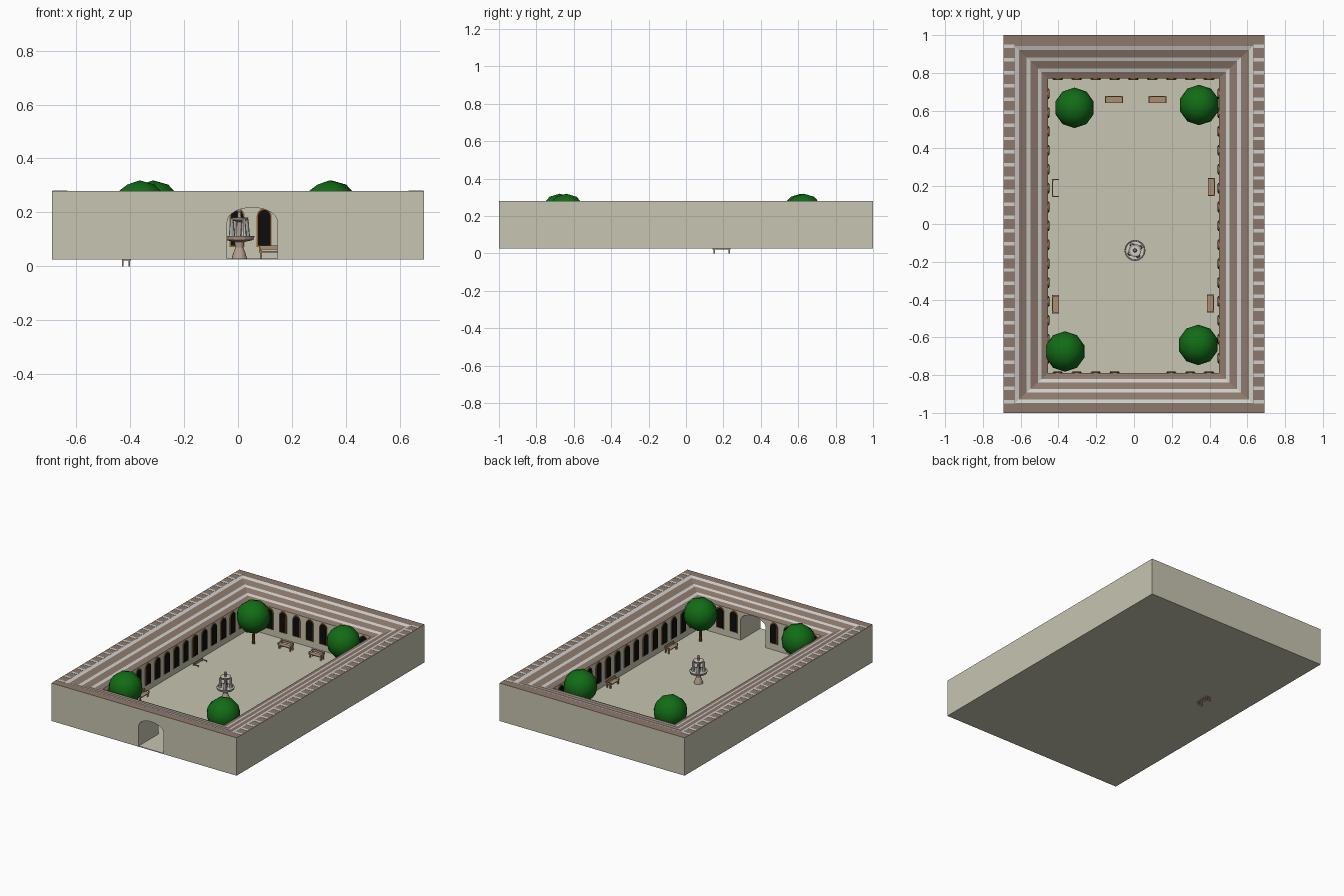
import bpy, bmesh, math
from mathutils import Matrix, Vector

if "Cube" in bpy.data.objects:
    bpy.data.objects.remove(bpy.data.objects["Cube"])

def material(name, r, g, b):
    m = bpy.data.materials.new(name)
    m.diffuse_color = (r, g, b, 1)
    m.use_nodes = True
    m.node_tree.nodes["Principled BSDF"].inputs["Base Color"].default_value = m.diffuse_color
    return m

STONE = material("beige_stone", .57, .56, .44)
ROOF = material("brown_roof", .27, .19, .15)
GREY = material("pale_grey", .62, .62, .60)
BLACK = material("black_glass", .004, .004, .004)
ORANGE = material("orange_frame", .30, .11, .02)
WOOD = material("bench_wood", .42, .28, .17)
LEAF = material("leaf_green", .006, .15, .008)
BARK = material("bark", .16, .06, .015)
FOUNT = material("fountain_stone", .46, .35, .28)

def finish(bm, name, *mats, smooth=False):
    bmesh.ops.recalc_face_normals(bm, faces=bm.faces)
    me = bpy.data.meshes.new(name)
    for f in bm.faces:
        f.smooth = smooth
    bm.to_mesh(me)
    bm.free()
    for m in mats:
        me.materials.append(m)
    ob = bpy.data.objects.new(name, me)
    bpy.context.collection.objects.link(ob)
    return ob

def box(bm, x0, x1, y0, y1, z0, z1, M=Matrix()):
    S = Matrix.Diagonal((x1 - x0, y1 - y0, z1 - z0, 1))
    T = Matrix.Translation(((x0 + x1) / 2, (y0 + y1) / 2, (z0 + z1) / 2))
    bmesh.ops.create_cube(bm, size=1, matrix=M @ T @ S)

def place(x, y, z, deg=0):
    return Matrix.Translation((x, y, z)) @ Matrix.Rotation(math.radians(deg), 4, 'Z')

def arch(w, z0, spring, top, n=10):
    """Arched outline in the xz plane, centred on x = 0."""
    pts = [(-w, z0), (w, z0)]
    for i in range(n + 1):
        a = math.pi * i / n
        pts.append((w * math.cos(a), spring + (top - spring) * math.sin(a)))
    return pts

def extrude(bm, pts, depth, M):
    """Extrude an xz outline towards local -y."""
    a = [bm.verts.new(M @ Vector((x, 0, z))) for x, z in pts]
    b = [bm.verts.new(M @ Vector((x, -depth, z))) for x, z in pts]
    bm.faces.new(a)
    bm.faces.new(b[::-1])
    n = len(pts)
    for i in range(n):
        j = (i + 1) % n
        bm.faces.new((a[i], b[i], b[j], a[j]))

def lathe(name, prof, mat, x, y, n=16):
    bm = bmesh.new()
    vs = [bm.verts.new((r, 0, z)) for r, z in prof]
    es = [bm.edges.new(p) for p in zip(vs, vs[1:])]
    bmesh.ops.spin(bm, geom=vs + es, cent=(0, 0, 0), axis=(0, 0, 1),
                   angle=2 * math.pi, steps=n)
    bmesh.ops.remove_doubles(bm, verts=bm.verts, dist=1e-5)
    bmesh.ops.translate(bm, verts=bm.verts, vec=(x, y, 0))
    return finish(bm, name, mat)

OUT = (-.69, .69, -1.0, 1.0)
INN = (-.455, .45, -.79, .77)
FLOOR, TOP, EAVE = .03, .28, .222

# courtyard floor slab
bm = bmesh.new()
box(bm, *OUT, .025, FLOOR)
finish(bm, "courtyard_floor", STONE)

# four wings: rectangular rings from the outer foot over the striped roof to the inner foot
steps = [(0, FLOOR, 0), (0, TOP, 1), (.25, TOP, 2)]
for t, m in ((.34, 1), (.52, 2), (.60, 1), (.77, 2), (.85, 1), (1, 0)):
    steps.append((t, TOP + (EAVE - TOP) * (t - .25) / .75, m))
steps.append((1, FLOOR, 0))
bm = bmesh.new()
rings = []
for t, z, m in steps:
    x0, x1, y0, y1 = (o + (i - o) * t for o, i in zip(OUT, INN))
    rings.append([bm.verts.new((x, y, z)) for x, y in
                  ((x0, y0), (x1, y0), (x1, y1), (x0, y1))])
for k, ring in enumerate(rings):
    nxt = rings[(k + 1) % len(rings)]
    for i in range(4):
        j = (i + 1) % 4
        f = bm.faces.new((ring[i], ring[j], nxt[j], nxt[i]))
        f.material_index = steps[k][2]
wings = finish(bm, "building_wings", STONE, ROOF, GREY)

# arched gateway through the front wing
bm = bmesh.new()
extrude(bm, arch(.093, .0, .165, .218, 16), .4, place(.053, -.7, 0))
cutter = finish(bm, "gate_cutter", STONE)
cutter.hide_render = True
cutter.hide_viewport = True
cutter.display_type = 'WIRE'
mod = wings.modifiers.new("gate", 'BOOLEAN')
mod.object = cutter
mod.operation = 'DIFFERENCE'
mod.solver = 'EXACT'

# pale dashes along the side copings
bm = bmesh.new()
for s in (-1, 1):
    for i in range(28):
        y = -.94 + i * 1.88 / 27
        box(bm, s * .66 - .028, s * .66 + .028, y - .009, y + .009, TOP - .001, TOP + .001)
finish(bm, "coping_dashes", GREY)

# arched windows on the courtyard walls
spots = []
for i in range(9):
    x = -.403 + .1 * i
    spots.append(place(x, INN[3], 0, 0))
    if not -.075 < x < .18:
        spots.append(place(x, INN[2], 0, 180))
for i in range(15):
    y = -.71 + .1 * i
    spots.append(place(INN[0], y, 0, 90))
    spots.append(place(INN[1], y, 0, -90))
frames, panes = bmesh.new(), bmesh.new()
for M in spots:
    extrude(frames, arch(.028, .072, .185, .215), .005, M)
    extrude(panes, arch(.023, .078, .185, .209), .008, M)
finish(frames, "window_frames", ORANGE)
finish(panes, "window_panes", BLACK)

# benches with their backs to the walls (one is sunk through the floor)
for x, y, z, deg in ((-.105, .66, FLOOR, 0), (.125, .66, FLOOR, 0),
                     (-.415, .19, 0, 90), (.41, .195, FLOOR, -90),
                     (-.415, -.425, FLOOR, 90), (.405, -.42, FLOOR, -90)):
    M = place(x, y, z, deg)
    bm = bmesh.new()
    box(bm, -.048, .048, -.019, .013, .022, .027, M)
    box(bm, -.048, .048, .013, .018, .032, .048, M)
    for s in (-1, 1):
        box(bm, s * .04 - .004, s * .04 + .004, -.015, -.009, 0, .022, M)
        box(bm, s * .04 - .004, s * .04 + .004, .010, .016, 0, .044, M)
        box(bm, s * .045 - .003, s * .045 + .003, -.019, .015, .036, .039, M)
        box(bm, s * .045 - .003, s * .045 + .003, -.019, -.014, .027, .036, M)
    finish(bm, "bench", WOOD)

# trees: round crown on a thin trunk
for x, y in ((-.315, .615), (.345, .63), (-.365, -.675), (.34, -.64)):
    bm = bmesh.new()
    bmesh.ops.create_icosphere(bm, subdivisions=2, radius=.107,
                               matrix=place(x, y, .212))
    finish(bm, "tree_crown", LEAF, smooth=True)
    lathe("tree_trunk", [(0, FLOOR), (.009, FLOOR), (.007, .14), (0, .14)], BARK, x, y, 8)

# fountain: pedestal, two bowls, finial and four falling jets
FX, FY = .005, -.14
lathe("fountain_body", [(0, .03), (.028, .03), (.024, .045), (.015, .07), (.018, .09),
                        (.052, .098), (.056, .112), (.051, .112), (.046, .102),
                        (.012, .102), (.009, .165), (.03, .171), (.034, .182),
                        (.029, .182), (.008, .176), (.006, .198), (.010, .205),
                        (.006, .214), (0, .216)], FOUNT, FX, FY)
lathe("fountain_pool", [(0, .104), (.048, .104), (.049, .109), (0, .109)], GREY, FX, FY)
lathe("upper_pool", [(0, .177), (.029, .177), (.030, .181), (0, .181)], GREY, FX, FY)
for i in range(4):
    a = math.radians(30 + 90 * i)
    lathe("water_jet", [(0, .108), (.012, .108), (.009, .14), (.006, .176), (0, .178)], GREY,
          FX + .032 * math.cos(a), FY + .032 * math.sin(a), 8)
